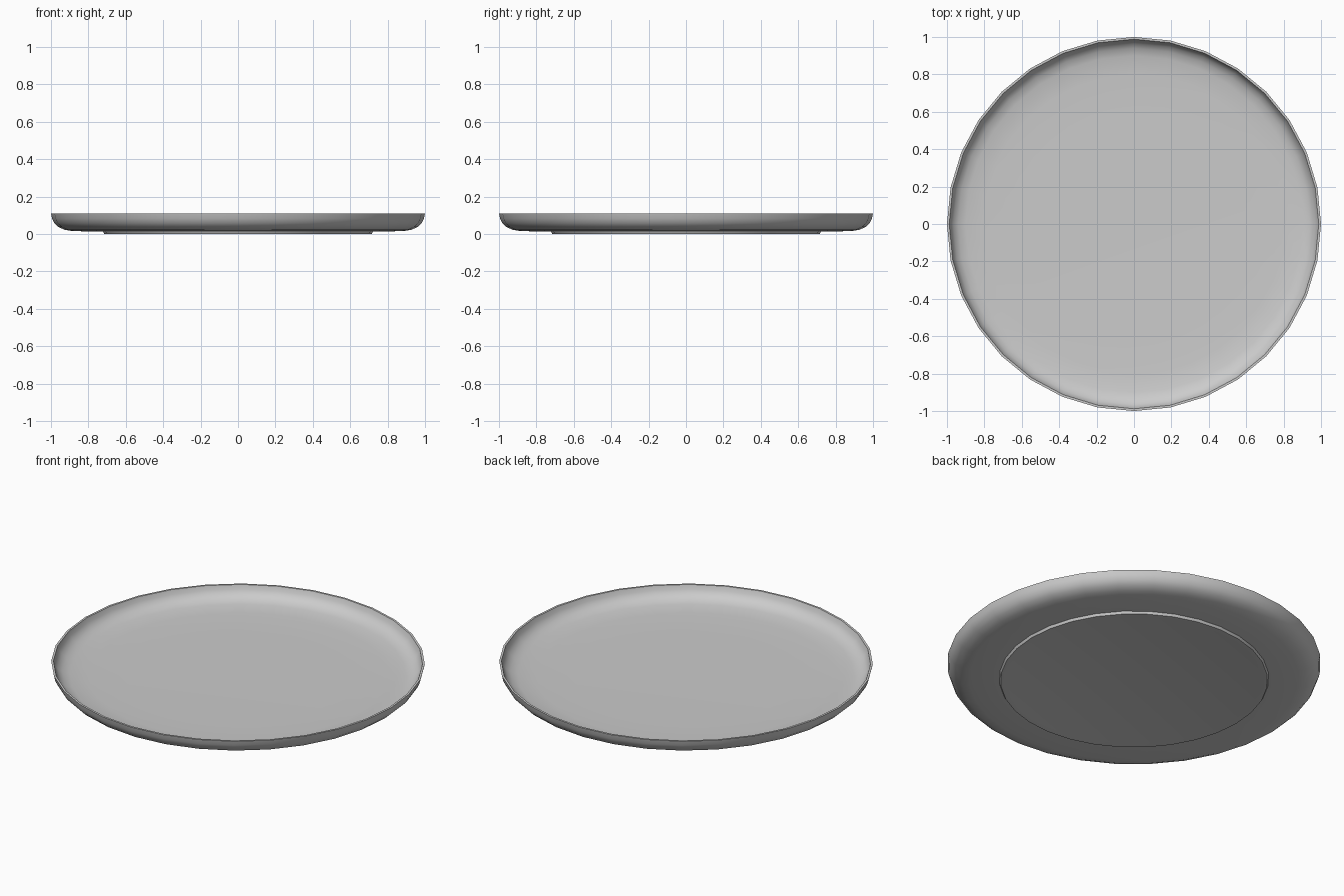
import bpy, bmesh, math

if "Cube" in bpy.data.objects:
    bpy.data.objects.remove(bpy.data.objects["Cube"])

SIDES = 32
# plate section (radius, height): foot, underside, outer wall, lip, inner wall, floor
profile = [
    (0.0, 0.004), (0.68, 0.004), (0.70, 0.0), (0.715, 0.0), (0.722, 0.014),
    (0.88, 0.015), (0.925, 0.022), (0.96, 0.037), (0.982, 0.058),
    (0.994, 0.083), (1.0, 0.11),
    (0.988, 0.11), (0.98, 0.085), (0.965, 0.064), (0.94, 0.047),
    (0.90, 0.036), (0.80, 0.030), (0.60, 0.027), (0.0, 0.026),
]

# plate: spin the section around z
bm = bmesh.new()
verts = [bm.verts.new((r, 0, z)) for r, z in profile]
edges = [bm.edges.new(pair) for pair in zip(verts, verts[1:])]
bmesh.ops.spin(bm, geom=verts + edges, cent=(0, 0, 0), axis=(0, 0, 1),
               angle=2 * math.pi, steps=SIDES, use_duplicate=False)
bmesh.ops.remove_doubles(bm, verts=bm.verts, dist=1e-5)
bmesh.ops.recalc_face_normals(bm, faces=bm.faces)
mesh = bpy.data.meshes.new("plate")
bm.to_mesh(mesh)
bm.free()
plate = bpy.data.objects.new("plate", mesh)
bpy.context.collection.objects.link(plate)

# smooth shading with a crisp lip and foot
bpy.context.view_layer.objects.active = plate
plate.select_set(True)
bpy.ops.object.shade_smooth_by_angle(angle=math.radians(50))
